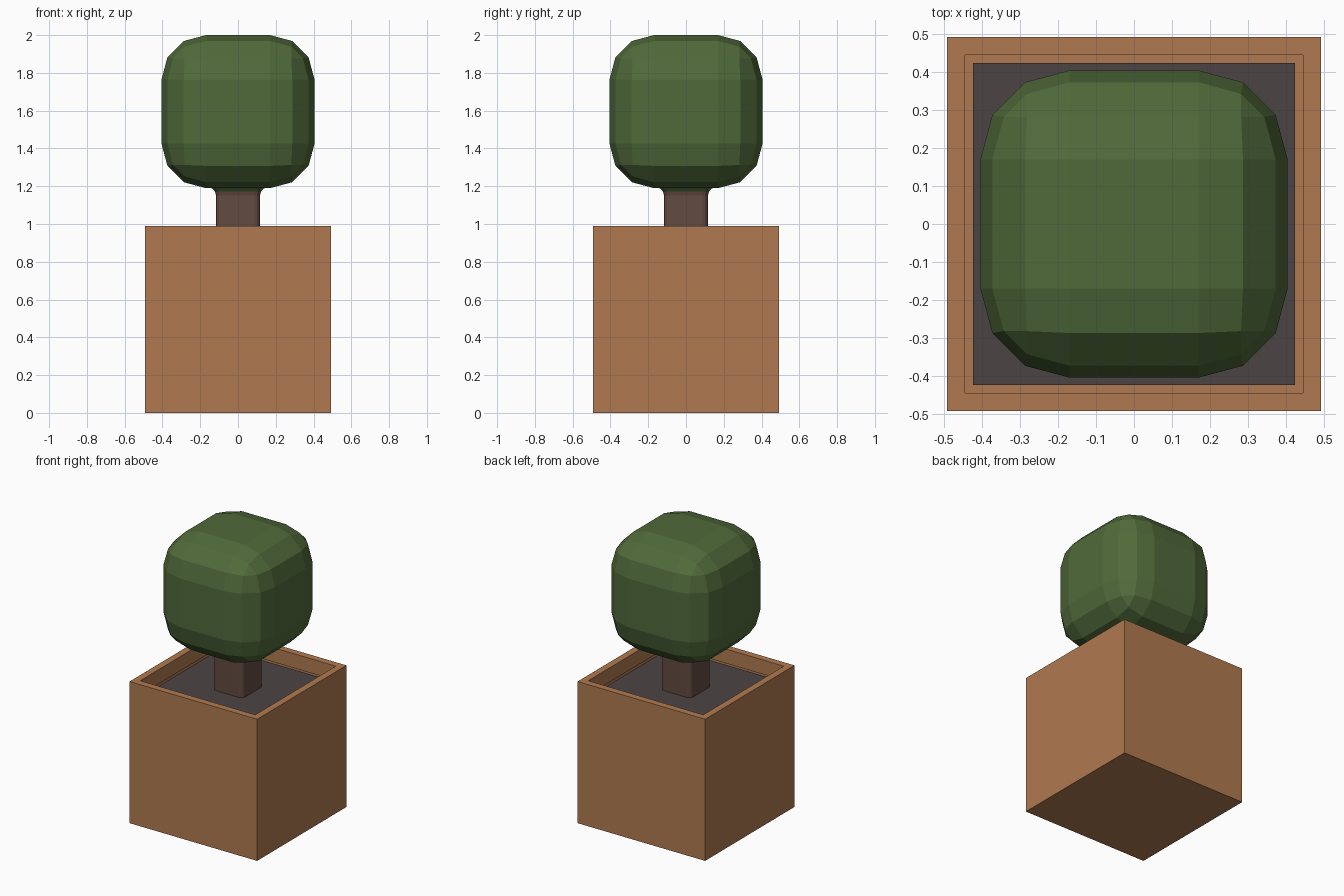
import bpy, bmesh, math

if "Cube" in bpy.data.objects:
    bpy.data.objects.remove(bpy.data.objects["Cube"])


def material(name, rgb):
    def lin(c):
        c /= 255
        return c / 12.92 if c <= 0.04045 else ((c + 0.055) / 1.055) ** 2.4
    m = bpy.data.materials.new(name)
    m.diffuse_color = (*[lin(c) for c in rgb], 1)
    m.use_nodes = True
    m.node_tree.nodes["Principled BSDF"].inputs["Base Color"].default_value = m.diffuse_color
    return m


def finish(bm, name, mats):
    bmesh.ops.recalc_face_normals(bm, faces=bm.faces)
    me = bpy.data.meshes.new(name)
    bm.to_mesh(me)
    bm.free()
    for m in mats:
        me.materials.append(m)
    ob = bpy.data.objects.new(name, me)
    bpy.context.collection.objects.link(ob)
    return ob


terracotta = material("terracotta", (176, 122, 80))
soil_mat = material("soil", (76, 68, 68))
bark = material("bark", (98, 76, 65))
leaf = material("leaf_green", (80, 106, 58))

POT, HEIGHT, INNER, SOIL_Z = 0.493, 0.99, 0.425, 0.89

# Square pot with a recessed opening
bm = bmesh.new()
bmesh.ops.create_cube(bm, size=1)
for v in bm.verts:
    v.co = (v.co.x * 2 * POT, v.co.y * 2 * POT, (v.co.z + 0.5) * HEIGHT)
top = max(bm.faces, key=lambda f: f.calc_center_median().z)
bmesh.ops.inset_region(bm, faces=[top], thickness=POT - INNER)
floor = bmesh.ops.extrude_discrete_faces(bm, faces=[top])["faces"][0]
for v in floor.verts:
    v.co.z = SOIL_Z
bmesh.ops.delete(bm, geom=[floor], context='FACES_ONLY')
finish(bm, "pot", [terracotta])

# Soil surface
bm = bmesh.new()
bm.faces.new([bm.verts.new((x * INNER, y * INNER, SOIL_Z))
              for x, y in ((-1, -1), (1, -1), (1, 1), (-1, 1))])
finish(bm, "soil", [soil_mat])

# Trunk: rounded square sections, flaring into the foliage
bm = bmesh.new()
rings = []
for half, z in ((0.116, SOIL_Z), (0.116, 1.15), (0.122, 1.172),
                (0.136, 1.188), (0.168, 1.197)):
    r = 0.03
    ring = []
    for q in range(4):
        mid = math.radians(45 + 90 * q)
        cx = math.copysign(half - r, math.cos(mid))
        cy = math.copysign(half - r, math.sin(mid))
        for s in range(4):
            a = math.radians(90 * q + 30 * s)
            ring.append(bm.verts.new((cx + r * math.cos(a), cy + r * math.sin(a), z)))
    rings.append(ring)
for lo, hi in zip(rings, rings[1:]):
    for i in range(len(lo)):
        j = (i + 1) % len(lo)
        f = bm.faces.new((lo[i], lo[j], hi[j], hi[i]))
        f.material_index = 1 if f.calc_center_median().z > 1.175 else 0
finish(bm, "trunk", [bark, leaf])

# Foliage: faceted rounded cube
bm = bmesh.new()
bmesh.ops.create_cube(bm, size=0.81)
bmesh.ops.bevel(bm, geom=bm.edges[:], offset=0.235, offset_type='OFFSET',
                segments=3, profile=0.5, affect='EDGES', clamp_overlap=True)
bmesh.ops.translate(bm, verts=bm.verts, vec=(0, 0, 1.595))
finish(bm, "foliage", [leaf])
